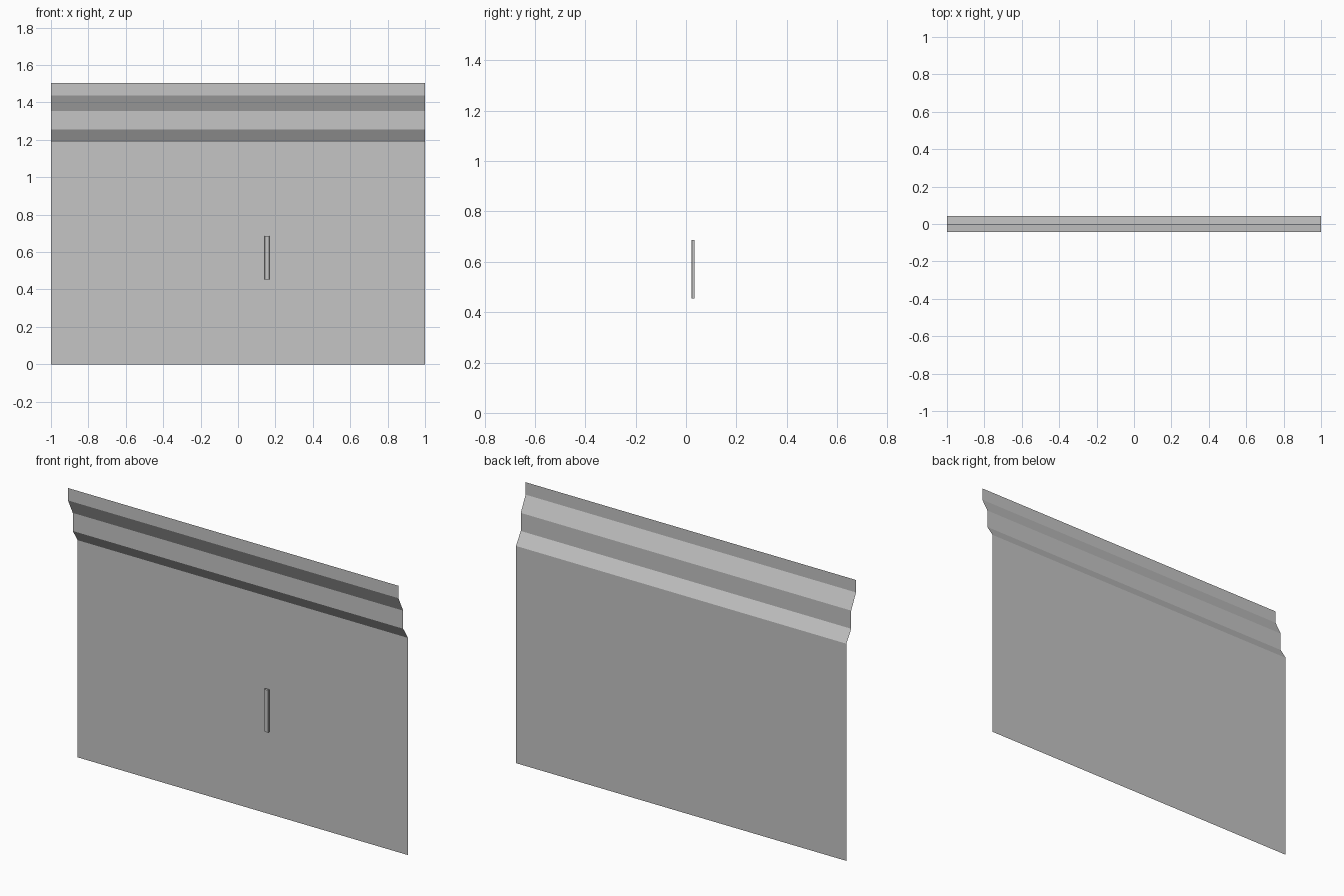
import bpy, bmesh

if "Cube" in bpy.data.objects:
    bpy.data.objects.remove(bpy.data.objects["Cube"])

grey = bpy.data.materials.new("plain grey")
grey.diffuse_color = (0.56, 0.56, 0.56, 1.0)
grey.use_nodes = True
grey.node_tree.nodes["Principled BSDF"].inputs["Base Color"].default_value = grey.diffuse_color


def finish(bm, name):
    mesh = bpy.data.meshes.new(name)
    bm.to_mesh(mesh)
    bm.free()
    mesh.materials.append(grey)
    obj = bpy.data.objects.new(name, mesh)
    bpy.context.collection.objects.link(obj)
    return obj


# Stepped wall sheet: (y, z) profile swept along x, leaning forward at the top
profile = [(0.0415, 0.0), (0.0415, 1.188), (0.0, 1.254),
           (0.0, 1.353), (-0.0415, 1.437), (-0.0415, 1.505)]
bm = bmesh.new()
left = [bm.verts.new((-1, y, z)) for y, z in profile]
right = [bm.verts.new((1, y, z)) for y, z in profile]
for i in range(len(profile) - 1):
    bm.faces.new((left[i], right[i], right[i + 1], left[i + 1]))
finish(bm, "wall_panel")

# Upright handle bar just in front of the lower panel
bm = bmesh.new()
bmesh.ops.create_cube(bm, size=1)
for v in bm.verts:
    v.co = (0.155 + v.co.x * 0.025, 0.028 + v.co.y * 0.012, 0.57 + v.co.z * 0.232)
# soften the two long front edges
edges = [e for e in bm.edges
         if all(v.co.y < 0.028 for v in e.verts) and e.calc_length() > 0.1]
bmesh.ops.bevel(bm, geom=edges, offset=0.002, segments=1, affect='EDGES')
finish(bm, "handle_bar")
